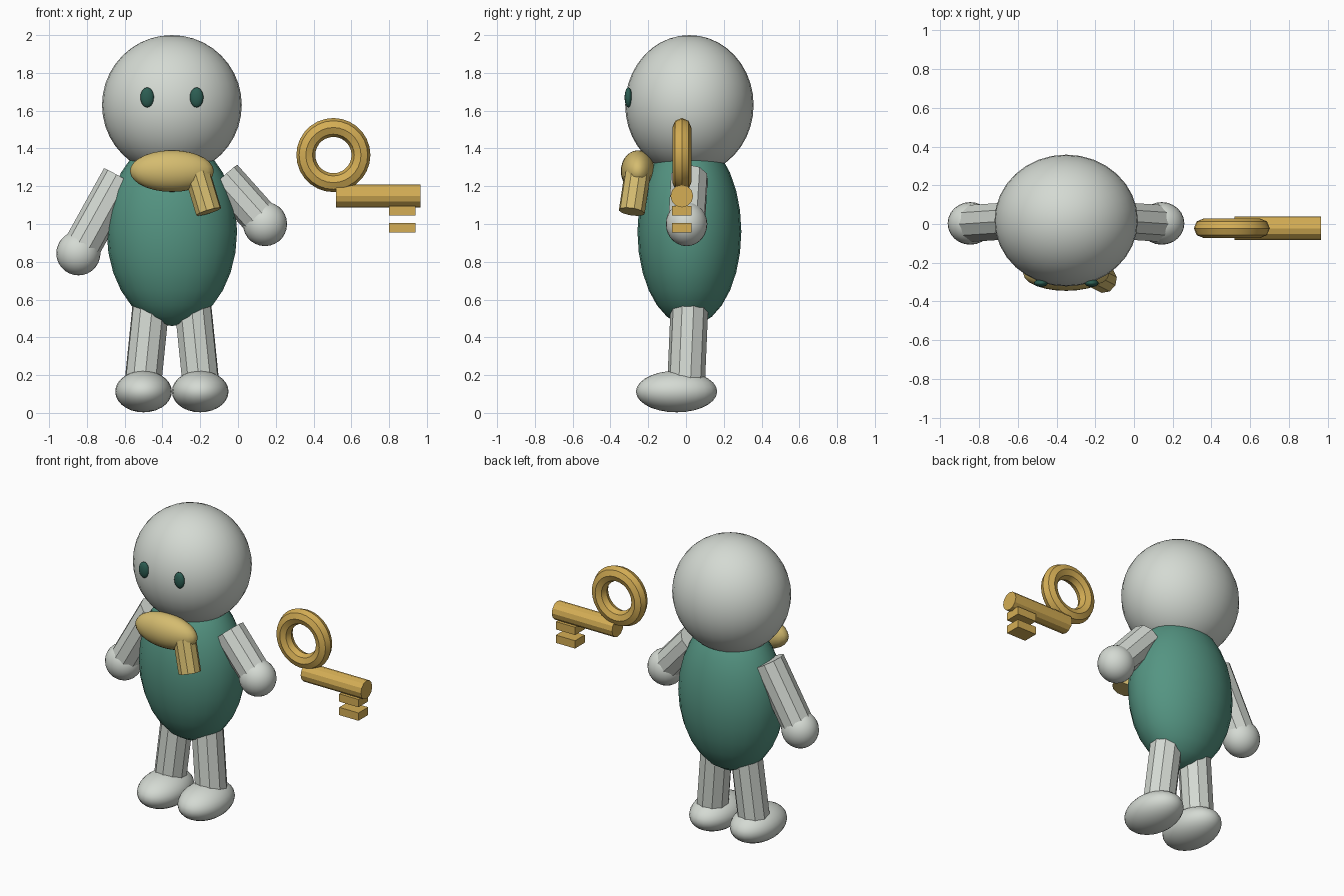
import bpy
import math
from mathutils import Vector

if "Cube" in bpy.data.objects:
    bpy.data.objects.remove(bpy.data.objects["Cube"], do_unlink=True)


def make_material(name, rgb):
    mat = bpy.data.materials.new(name)
    mat.use_nodes = True
    mat.diffuse_color = (*rgb, 1)
    mat.node_tree.nodes["Principled BSDF"].inputs["Base Color"].default_value = (*rgb, 1)
    return mat


GREY = make_material("pale grey", (0.66, 0.70, 0.65))
GREEN = make_material("sea green", (0.09, 0.30, 0.225))
DARK = make_material("dark green", (0.025, 0.11, 0.085))
GOLD = make_material("gold", (0.66, 0.42, 0.09))
SCARF = make_material("pale gold", (0.66, 0.50, 0.16))

MID = -0.35    # centre line of the figure
BACK = 0.018   # depth of head and body
KEY_Y = -0.022


def finish(name, mat, angle=25):
    obj = bpy.context.object
    obj.name = name
    obj.data.materials.append(mat)
    bpy.ops.object.transform_apply(location=False, rotation=True, scale=True)
    bpy.ops.object.shade_smooth_by_angle(angle=math.radians(angle))
    return obj


def ellipsoid(name, center, radii, mat, segments=24, rings=14):
    bpy.ops.mesh.primitive_uv_sphere_add(segments=segments, ring_count=rings,
                                         radius=1, location=center)
    bpy.context.object.scale = radii
    return finish(name, mat, 60)


def rod(name, start, end, radius, mat, sides=10):
    a, b = Vector(start), Vector(end)
    bpy.ops.mesh.primitive_cylinder_add(vertices=sides, radius=radius,
                                        depth=(b - a).length, location=(a + b) / 2)
    bpy.context.object.rotation_euler = (b - a).to_track_quat('Z', 'Y').to_euler()
    return finish(name, mat)


def box(name, center, size, mat):
    bpy.ops.mesh.primitive_cube_add(size=1, location=center)
    bpy.context.object.scale = size
    return finish(name, mat)


# Head and body
ellipsoid("head", (MID, BACK, 1.63), (0.37, 0.34, 0.37), GREY, 32, 20)
ellipsoid("body", (MID, BACK, 0.96), (0.345, 0.275, 0.5), GREEN)

# Paired parts; the hands are posed at different heights
hands = {"left": (0.143, 0.003, 1.0), "right": (-0.845, 0.003, 0.845)}
for side, s in (("left", 1), ("right", -1)):
    ellipsoid(side + "_eye", (MID + s * 0.131, -0.305, 1.67),
              (0.036, 0.02, 0.053), DARK, 16, 10)
    rod(side + "_arm", (MID + s * 0.272, BACK, 1.247), hands[side], 0.1, GREY)
    ellipsoid(side + "_hand", hands[side], (0.117, 0.11, 0.117), GREY)
    rod(side + "_leg", (MID + s * 0.112, BACK, 0.56),
        (MID + s * 0.155, 0, 0.14), 0.1, GREY)
    ellipsoid(side + "_foot", (MID + s * 0.15, -0.05, 0.113),
              (0.15, 0.215, 0.11), GREY)

# Scarf knot and hanging tail
ellipsoid("scarf", (MID, -0.255, 1.28), (0.222, 0.09, 0.11), SCARF)
rod("scarf_tail", (-0.215, -0.257, 1.265), (-0.155, -0.287, 1.065), 0.07, SCARF)

# Key: ring, shaft and two teeth
bpy.ops.mesh.primitive_torus_add(major_segments=28, minor_segments=8,
                                 major_radius=0.146, minor_radius=0.05,
                                 location=(0.505, KEY_Y, 1.365),
                                 rotation=(math.pi / 2, 0, 0))
finish("key_ring", GOLD)
rod("key_shaft", (0.52, KEY_Y, 1.148), (0.965, KEY_Y, 1.148), 0.06, GOLD, 12)
for name, z in (("upper", 1.07), ("lower", 0.98)):
    box(name + "_key_tooth", (0.87, KEY_Y, z), (0.142, 0.102, 0.052), GOLD)
